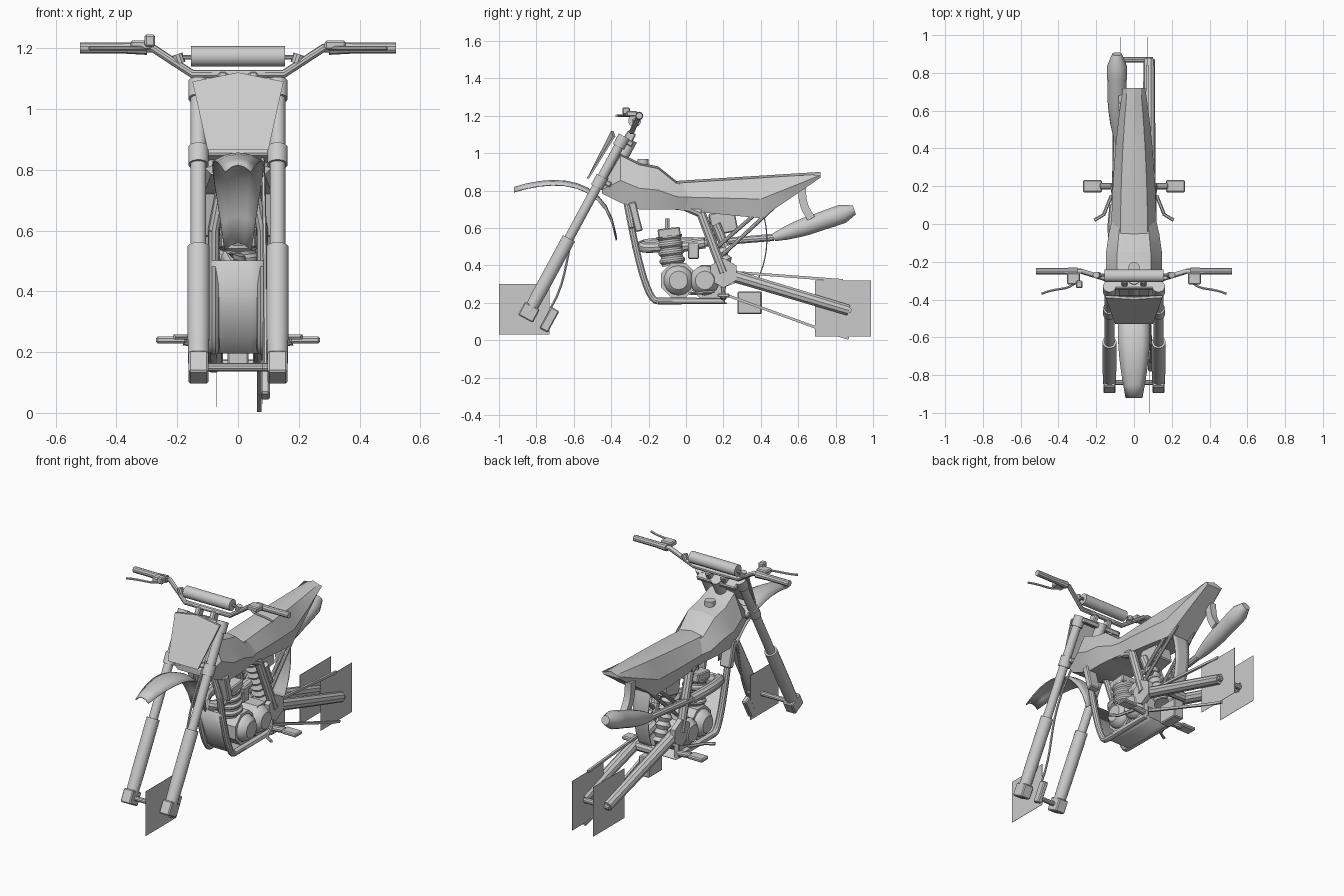
import bpy, bmesh, math
from mathutils import Vector, Matrix

cube = bpy.data.objects.get("Cube")
if cube:
    bpy.data.objects.remove(cube, do_unlink=True)

grey = bpy.data.materials.new("plain grey")
grey.use_nodes = True
grey.diffuse_color = (0.6, 0.6, 0.6, 1)
grey.node_tree.nodes["Principled BSDF"].inputs["Base Color"].default_value = grey.diffuse_color

# Key points in the side plane, as (y, z)
FRONT_AXLE = (-0.84, 0.15)
FORK_TOP = (-0.33, 1.09)
HEAD = (-0.34, 0.86)
PIVOT = (0.2, 0.36)
REAR_AXLE = (0.87, 0.16)
FORK_X = 0.13
FRAME_X = 0.08
RAKE = -0.5


def finish(name, bm, angle=35):
    bmesh.ops.recalc_face_normals(bm, faces=bm.faces)
    mesh = bpy.data.meshes.new(name)
    bm.to_mesh(mesh)
    bm.free()
    mesh.materials.append(grey)
    mesh.shade_smooth()
    mesh.set_sharp_from_angle(angle=math.radians(angle))
    part = bpy.data.objects.new(name, mesh)
    bpy.context.collection.objects.link(part)
    return part


def skin(name, rings, angle=35):
    """Bridge closed rings of points and cap both ends."""
    bm = bmesh.new()
    loops = [[bm.verts.new(point) for point in ring] for ring in rings]
    count = len(loops[0])
    for near, far in zip(loops, loops[1:]):
        for i in range(count):
            after = (i + 1) % count
            bm.faces.new((near[i], near[after], far[after], far[i]))
    bm.faces.new(loops[0])
    bm.faces.new(loops[-1])
    return finish(name, bm, angle)


def at(x, point):
    return Vector((x, point[0], point[1]))


def across(x, point):
    return [at(-x, point), at(x, point)]


def line(start, end, count):
    return [Vector(start).lerp(Vector(end), i / (count - 1)) for i in range(count)]


def bend(a, b, c, d, steps=10):
    """Smooth path from a to d, pulled towards b and c."""
    a, b, c, d = map(Vector, (a, b, c, d))
    path = []
    for i in range(steps + 1):
        t = i / steps
        ab, bc, cd = a.lerp(b, t), b.lerp(c, t), c.lerp(d, t)
        path.append(ab.lerp(bc, t).lerp(bc.lerp(cd, t), t))
    return path


def tube(name, path, radii, sides=10):
    """Sweep a round section; a list of radii is spread evenly over a straight run."""
    if isinstance(radii, list):
        path = line(path[0], path[-1], len(radii))
    else:
        radii = [radii] * len(path)
    path = [Vector(point) for point in path]
    run = (path[-1] - path[0]).normalized()
    side = Vector((0, 0, 1)) if abs(run.x) > abs(run.yz.length) else Vector((1, 0, 0))
    rings = []
    for i, (point, radius) in enumerate(zip(path, radii)):
        ahead = path[min(i + 1, len(path) - 1)] - path[max(i - 1, 0)]
        u = side.cross(ahead).normalized()
        v = ahead.normalized().cross(u)
        turns = [math.tau * (k + 0.5) / sides for k in range(sides)]
        rings.append([point + radius * (u * math.cos(a) + v * math.sin(a)) for a in turns])
    return skin(name, rings)


def box(name, centre, size, tilt=0, bevel=0.006):
    bm = bmesh.new()
    bmesh.ops.create_cube(bm, size=1)
    bmesh.ops.scale(bm, vec=size, verts=bm.verts)
    bmesh.ops.bevel(bm, geom=bm.edges[:], offset=bevel, segments=1, affect='EDGES')
    bm.transform(Matrix.Translation(centre) @ Matrix.Rotation(tilt, 4, 'X'))
    return finish(name, bm)


def square_plane(name, x, centre, size):
    return box(name, at(x, centre), (0.002, size, size), bevel=0)


def body_section(y, top, low, half):
    """Eight-sided body section, widest just below its middle."""
    middle = low + 0.45 * (top - low)
    flank = [(0.6 * half, top - 0.012), (half, middle), (0.8 * half, low)]
    corners = [(0, top)] + flank + [(-x, z) for x, z in reversed(flank)]
    return [(x, y, z) for x, z in corners]


def sheet(name, path, width, crown=0):
    """Thin strip along a side path; width is a rule from start to end."""
    bm = bmesh.new()
    rows = []
    for i, point in enumerate(path):
        half = width(i / (len(path) - 1))
        rows.append([bm.verts.new((half * f, point[0], point[1] - crown * f * f))
                     for f in (-1, -0.5, 0, 0.5, 1)])
    for near, far in zip(rows, rows[1:]):
        for i in range(len(near) - 1):
            bm.faces.new((near[i], near[i + 1], far[i + 1], far[i]))
    strip = finish(name, bm)
    strip.modifiers.new("thickness", 'SOLIDIFY').thickness = 0.006


def fork(share, x, back=0):
    """Point on the fork line, from foot to top."""
    return at(x, FRONT_AXLE).lerp(at(x, FORK_TOP), share) + Vector((0, back, 0))


# Parts that come in pairs
for side, s in (("left", 1), ("right", -1)):
    leg, rail = s * FORK_X, s * FRAME_X

    # Fork
    tube(side + "_fork_tube", [fork(0.4, leg), fork(1, leg)], 0.026, sides=16)
    tube(side + "_fork_slider", [fork(0, leg), fork(0.42, leg)], [0.034, 0.037, 0.037, 0.037], sides=16)
    box(side + "_fork_foot", at(leg, FRONT_AXLE), (0.065, 0.09, 0.08), RAKE)
    for label, share in (("lower", 0.74), ("upper", 0.97)):
        tube(f"{side}_{label}_clamp_ring", [fork(share - 0.03, leg), fork(share + 0.03, leg)], 0.034, sides=16)

    # Handlebar end
    tube(side + "_grip", [(s * 0.3, -0.25, 1.2), (s * 0.52, -0.25, 1.2)], [0.022, 0.018, 0.018, 0.018])
    tube(side + "_crossbar_joint", [(s * 0.19, -0.27, 1.15), (s * 0.2, -0.27, 1.18)], 0.018)
    box(side + "_lever_mount", (s * 0.32, -0.29, 1.21), (0.07, 0.06, 0.03))
    tube(side + "_lever", bend((s * 0.3, -0.3, 1.2), (s * 0.35, -0.36, 1.2),
                               (s * 0.4, -0.33, 1.2), (s * 0.49, -0.37, 1.2)), 0.007, sides=6)
    box(side + "_bar_riser", fork(1, s * 0.05, back=0.03), (0.03, 0.05, 0.05), RAKE)

    # Frame
    down, belly = at(rail, (-0.29, 0.6)), at(rail, (-0.15, 0.21))
    tube(side + "_head_tube", [at(s * 0.03, HEAD), down], 0.019)
    tube(side + "_down_tube", bend(down, at(rail, (-0.25, 0.4)), at(rail, (-0.2, 0.2)), belly), 0.019)
    tube(side + "_belly_tube", [belly, at(rail, (0.2, 0.21)), at(rail, PIVOT)], 0.019)
    knee = at(rail, (0.08, 0.68))
    tube(side + "_main_spar", [at(s * 0.03, HEAD), knee], 0.026)
    tube(side + "_rear_spar", [knee, at(s * 0.1, PIVOT)], 0.026)
    tube(side + "_pivot_plate", [at(s * 0.085, PIVOT), at(s * 0.115, PIVOT)], 0.08, sides=6)
    tube(side + "_lower_subframe", [at(rail, (0.2, 0.46)), at(s * 0.06, (0.5, 0.74))], 0.011)
    tube(side + "_middle_subframe", [at(rail, (0.17, 0.5)), at(s * 0.07, (0.4, 0.7))], 0.011)

    # Swingarm, pegs and pedals
    tube(side + "_swingarm", [at(rail, PIVOT), at(rail, REAR_AXLE)], [0.035, 0.033, 0.032, 0.03])
    square_plane(side + "_rear_wheel_plane", s * 0.07, (0.84, 0.17), size=0.3)
    box(side + "_peg", (s * 0.22, 0.2, 0.24), (0.1, 0.065, 0.022))
    tube(side + "_peg_bracket", [(s * 0.09, 0.2, 0.23), (s * 0.18, 0.2, 0.24)], 0.018)
    tube(side + "_foot_pedal", [(s * 0.12, 0.15, 0.26), (s * 0.16, 0.05, 0.25), (s * 0.21, 0.02, 0.25)],
         0.009, sides=6)

    # Engine covers and radiator
    for label, y in (("crank", -0.04), ("clutch", 0.1)):
        tube(f"{side}_{label}_cover", [(s * 0.06, y, 0.32), (s * 0.12, y, 0.32)], [0.08, 0.08, 0.07, 0.05], sides=14)
    box(side + "_radiator", (s * 0.095, -0.27, 0.66), (0.07, 0.04, 0.16), tilt=0.25)

# Front end
tube("front_axle", across(FORK_X, FRONT_AXLE), 0.014)
for label, share in (("lower", 0.74), ("upper", 0.97)):
    box(label + "_clamp", fork(share, 0, back=0.03), (2 * FORK_X, 0.07, 0.03), RAKE)
tube("steering_head", [fork(0.72, 0, back=0.05), fork(0.98, 0, back=0.05)], 0.032, sides=14)
square_plane("front_wheel_plane", FRAME_X, (-0.865, 0.165), size=0.27)
box("front_caliper", (0.09, -0.73, 0.11), (0.03, 0.05, 0.13), RAKE)
tube("brake_hose", bend((0.08, -0.42, 0.87), (0.09, -0.7, 0.55), (0.09, -0.58, 0.4), (0.09, -0.73, 0.16)),
     0.007, sides=6)

# Handlebar
half_bar = [Vector((0.15, -0.29, 1.115)), Vector((0.28, -0.25, 1.2)), Vector((0.5, -0.25, 1.2))]
mirrored_bar = [Vector((-p.x, p.y, p.z)) for p in reversed(half_bar)]
tube("handlebar", mirrored_bar + half_bar, 0.014)
tube("crossbar", across(0.2, (-0.27, 1.17)), 0.008)
tube("crossbar_pad", across(0.155, (-0.275, 1.173)), 0.034, sides=14)
box("brake_reservoir", (-0.29, -0.32, 1.225), (0.035, 0.04, 0.04))

# Number plate and front fender
outline = [Vector(p) for p in ((-0.1, -0.53, 0.865), (0.1, -0.53, 0.865), (0.15, -0.39, 1.09),
                               (0, -0.4, 1.12), (-0.15, -0.39, 1.09))]
skin("front_number_plate", [outline, [p + Vector((0, 0.012, 0)) for p in outline]])
sheet("front_fender", bend((-0.92, 0.82), (-0.7, 0.89), (-0.42, 0.89), (-0.37, 0.56)),
      lambda t: 0.045 + 0.04 * math.sin(math.pi * t), crown=0.025)

# Tank, seat and tail
tops = (0.83, 1, 0.95, 0.93, 0.85, 0.84)
tank = []
for i, top in enumerate(tops):
    y = -0.45 + 0.1 * i
    half = 0.11 + 0.04 * math.sin(math.pi * i / (len(tops) - 1))
    tank.append(body_section(y, top, max(0.7, 0.56 - 0.5 * y), half))
skin("tank", tank, angle=25)
seat = []
for t in (0, 0.2, 0.4, 0.6, 0.8, 1):
    low = max(0.7 - 0.08 * t, 0.32 + 0.55 * t)
    seat.append(body_section(0.8 * t - 0.08, 0.85 + 0.05 * t, low, 0.12 - 0.06 * t * t))
skin("seat", seat, angle=25)
tube("fuel_cap", [(0, -0.23, 0.93), (0, -0.23, 0.97)], 0.03, sides=12)
sheet("mud_flap", bend((0.4, 0.72), (0.45, 0.6), (0.45, 0.45), (0.38, 0.31)), lambda t: 0.06 - 0.02 * t)
tube("muffler_bracket", bend((-0.06, 0.62, 0.82), (-0.06, 0.62, 0.72), (-0.06, 0.64, 0.7), (-0.06, 0.67, 0.65)),
     0.03, sides=4)

# Lower guard, rear links and chain
sheet("skid_plate", [(-0.29, 0.5), (-0.2, 0.25), (-0.13, 0.195), (0.22, 0.195)], lambda t: 0.085)
tube("swingarm_bridge", across(FRAME_X, (0.38, 0.305)), 0.028)
tube("rear_axle", across(0.1, REAR_AXLE), 0.016)
box("linkage", (0, 0.34, 0.2), (0.07, 0.13, 0.12))
tube("upper_chain", [at(0.07, (0.24, 0.365)), at(0.07, (0.84, 0.32))], 0.01, sides=4)
tube("lower_chain", [at(0.07, (0.22, 0.24)), at(0.07, (0.8, 0.03)), at(0.07, (0.87, 0.01))], 0.01, sides=4)

# Rear shock with a stack of coils
tube("rear_shock", [(0, 0.12, 0.66), (0, 0.25, 0.3)], [0.03, 0.045] * 9, sides=12)
tube("shock_reservoir", [(0.06, 0.16, 0.62), (0.06, 0.21, 0.5)], 0.026)

# Engine
tube("crankcase", across(0.075, (-0.04, 0.32)), 0.1, sides=8)
tube("gearbox", across(0.075, (0.12, 0.31)), 0.1, sides=8)
tube("finned_cylinder", [(0, -0.07, 0.4), (0, -0.09, 0.56)], [0.06, 0.06, 0.07, 0.07] * 4, sides=16)
box("cylinder_head", (0, -0.09, 0.575), (0.12, 0.12, 0.05), tilt=0.12)
tube("spark_plug", [(0, -0.1, 0.59), (0, -0.1, 0.65)], 0.014, sides=6)
tube("carburettor", [(0, -0.02, 0.5), (0, 0.1, 0.52)], 0.03)
box("carburettor_bowl", (0, 0.04, 0.48), (0.06, 0.06, 0.09))
box("air_box", (0, 0.2, 0.63), (0.11, 0.14, 0.12), tilt=0.2)

# Exhaust
joint, outlet = Vector((-0.1, 0.1, 0.52)), Vector((-0.09, 0.47, 0.55))
tube("exhaust_header", bend((0, -0.13, 0.5), (0, -0.32, 0.48), (-0.15, -0.26, 0.54), joint), 0.03)
tube("exhaust_pipe", [joint, outlet], 0.02)
tube("muffler", [outlet, (-0.09, 0.9, 0.697)], [0.022, 0.036, 0.045, 0.05, 0.05, 0.052, 0.052, 0.026], sides=14)
